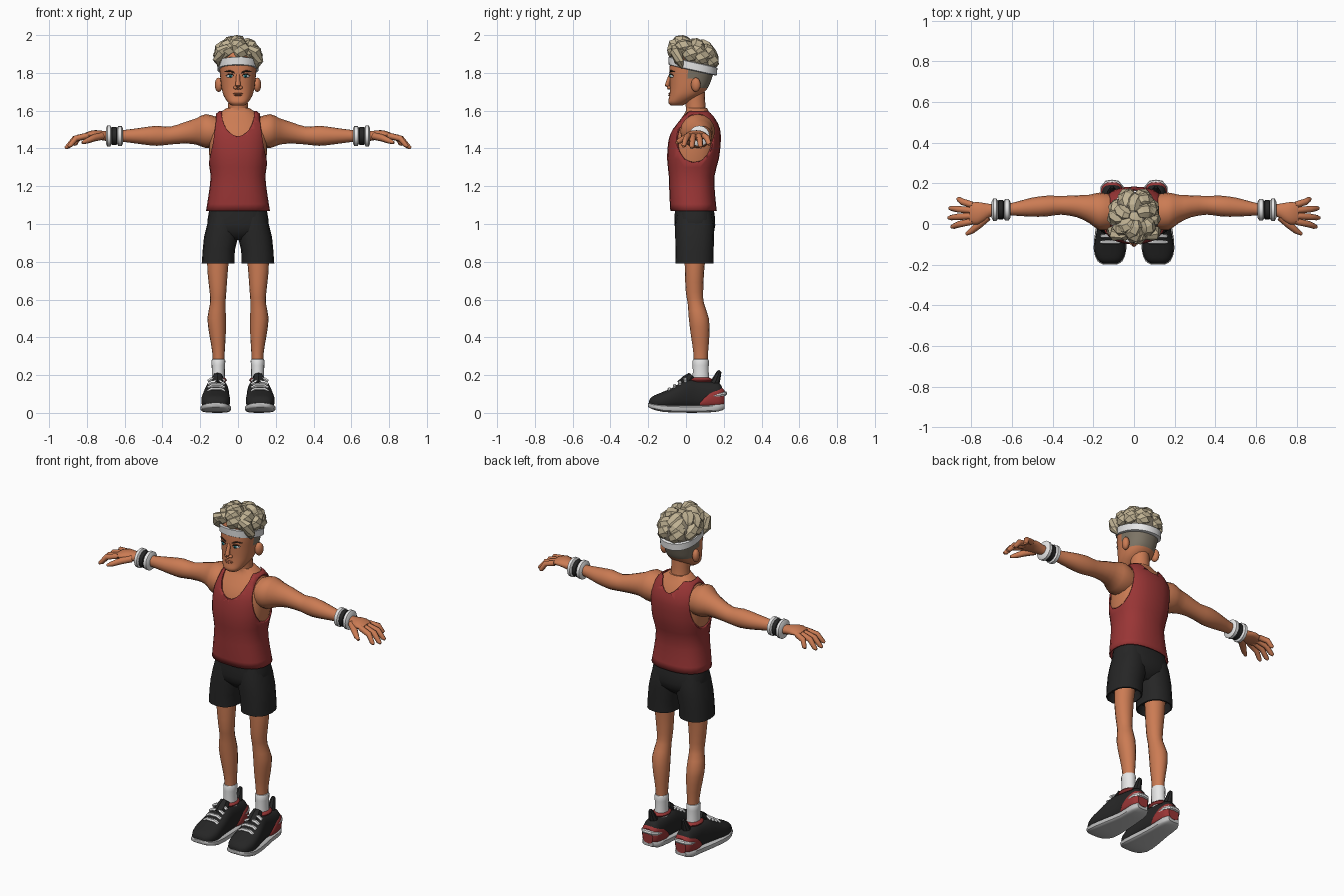
import bpy
import bmesh
import math
import random
from mathutils import Matrix, Vector

if "Cube" in bpy.data.objects:
    bpy.data.objects.remove(bpy.data.objects["Cube"], do_unlink=True)
random.seed(4)


# Materials
def paint(name, red, green, blue):
    material = bpy.data.materials.new(name)
    material.use_nodes = True
    colour = (red, green, blue, 1)
    material.diffuse_color = colour
    for node in material.node_tree.nodes:
        if node.type == "BSDF_PRINCIPLED":
            node.inputs["Base Color"].default_value = colour
            node.inputs["Roughness"].default_value = .8
    return material


skin = paint("skin", .6, .2, .088)
lip_skin = paint("lip skin", .46, .14, .065)
red = paint("red cloth", .32, .036, .036)
black = paint("black cloth", .019, .019, .019)
white = paint("white", .8, .8, .8)
grey = paint("sole grey", .52, .52, .52)
blond = paint("blond hair", .52, .44, .29)
shaved = paint("shaved hair", .21, .18, .135)
brown = paint("dark brown", .05, .022, .012)
teal = paint("teal iris", .02, .3, .36)


# Mesh helpers
def bridge(bm, rings, cap):
    loops = [[bm.verts.new(p) for p in ring] for ring in rings]
    count = len(loops[0])
    for low, high in zip(loops, loops[1:]):
        for i in range(count):
            j = (i + 1) % count
            bm.faces.new((low[i], low[j], high[j], high[i]))
    if cap:
        bm.faces.new(loops[0][::-1])
        bm.faces.new(loops[-1])


def spline(rows, steps):
    result = []
    last = len(rows) - 1
    for i in range(last):
        quad = [rows[max(i - 1, 0)], rows[i], rows[i + 1], rows[min(i + 2, last)]]
        for s in range(steps):
            t = s / steps
            result.append([b + t * (c - a + t * (2 * a - 5 * b + 4 * c - d + t * (3 * (b - c) + d - a))) / 2
                           for a, b, c, d in zip(*quad)])
    return result + [rows[-1]]


def loft(bm, axis, rows, sides=16, power=2, steps=2, cap=True):
    """Rows hold: position on axis, two centre values, two radii."""
    def bend(value):
        return math.copysign(abs(value) ** (2 / power), value)
    rings = []
    for pos, a, b, ra, rb in spline(rows, steps):
        ring = []
        for i in range(sides):
            angle = math.tau * i / sides
            u, v = a + ra * bend(math.cos(angle)), b + rb * bend(math.sin(angle))
            ring.append({"x": (pos, u, v), "y": (u, pos, v), "z": (u, v, pos)}[axis])
        rings.append(ring)
    bridge(bm, rings, cap)


def tube(bm, points, radii, sides=8):
    points = [Vector(p) for p in points]
    rings = []
    for i, (point, radius) in enumerate(zip(points, radii)):
        heading = points[min(i + 1, len(points) - 1)] - points[max(i - 1, 0)]
        turn = heading.to_track_quat("Z", "Y")
        rings.append([point + turn @ Vector((radius * math.cos(math.tau * k / sides),
                                             radius * math.sin(math.tau * k / sides), 0)) for k in range(sides)])
    bridge(bm, rings, True)


def ball(bm, centre, radii, turn=0, sides=16):
    matrix = Matrix.Translation(centre) @ Matrix.Rotation(turn, 4, "Z") @ Matrix.Diagonal((*radii, 1))
    bmesh.ops.create_uvsphere(bm, u_segments=sides, v_segments=sides // 2 + 2, radius=1, matrix=matrix)


def part(name, bm, *colours, rule=None, mirror=False, angle=35):
    bmesh.ops.recalc_face_normals(bm, faces=bm.faces)
    if rule:
        for face in bm.faces:
            face.material_index = int(rule(face.calc_center_median()))
    mesh = bpy.data.meshes.new(name)
    bm.to_mesh(mesh)
    bm.free()
    for colour in colours:
        mesh.materials.append(colour)
    obj = bpy.data.objects.new(name, mesh)
    bpy.context.collection.objects.link(obj)
    bpy.ops.object.select_all(action="DESELECT")
    obj.select_set(True)
    bpy.context.view_layer.objects.active = obj
    bpy.ops.object.shade_smooth_by_angle(angle=math.radians(angle))
    if mirror:
        obj.modifiers.new("Mirror", "MIRROR").use_mirror_merge = False
    return obj


def single(name, colour, maker, *args, mirror=False, **options):
    bm = bmesh.new()
    maker(bm, *args, **options)
    return part(name, bm, colour, mirror=mirror)


# Torso and neck
torso = [(1.066, 0, .04, .16, .114), (1.15, 0, .033, .147, .112), (1.25, 0, .03, .136, .112),
         (1.34, 0, .037, .15, .128), (1.43, 0, .045, .156, .13), (1.5, 0, .053, .152, .118),
         (1.56, 0, .06, .125, .085), (1.594, 0, .06, .09, .062)]
bm = bmesh.new()
loft(bm, "z", torso[1:] + [(1.615, 0, .055, .057, .055)], sides=24, power=2.4)
loft(bm, "z", [(1.55, 0, .06, .062, .06), (1.61, 0, .052, .052, .052), (1.7, 0, .045, .052, .055)])
part("torso", bm, skin)

# Tank top: a shell with neckline and armholes cut out
shirt = [(z + .004, x, y, rx + .009, ry + .009) for z, x, y, rx, ry in torso]
tank = single("tank_top", red, loft, "z", shirt, sides=24, power=2.4, cap=False)
shell = tank.modifiers.new("Shell", "SOLIDIFY")
shell.thickness = .007
cutters = [single("armhole_cutter", red, ball, (.258, .052, 1.5), (.152, .21, .25), sides=32, mirror=True),
           single("neckline_cutter", red, ball, (0, -.06, 1.61), (.09, .27, .145), sides=32)]
for cutter in cutters:
    cutter.hide_render = True
    cut = tank.modifiers.new(cutter.name, "BOOLEAN")
    cut.operation = "DIFFERENCE"
    cut.object = cutter
bpy.context.view_layer.objects.active = tank
for modifier in list(tank.modifiers):
    bpy.ops.object.modifier_apply(modifier=modifier.name)
for cutter in cutters:
    bpy.data.objects.remove(cutter, do_unlink=True)

# Arms and hands
bm = bmesh.new()
loft(bm, "x", [(.11, .06, 1.485, .085, .08), (.17, .062, 1.492, .092, .09), (.22, .074, 1.49, .07, .07),
               (.28, .087, 1.483, .054, .057), (.36, .092, 1.468, .046, .047), (.43, .088, 1.467, .051, .053),
               (.51, .082, 1.466, .046, .044), (.6, .073, 1.466, .031, .032), (.69, .07, 1.465, .028, .026),
               (.73, .06, 1.47, .042, .025), (.77, .053, 1.474, .055, .022), (.81, .053, 1.466, .051, .016)])
tips = [(.9, -.015, 1.41), (.915, .03, 1.402), (.91, .078, 1.406), (.87, .125, 1.42)]
for i, tip in enumerate(tips):
    base, tip = Vector((.795, .013 + i * .027, 1.468)), Vector(tip)
    knuckle = base.lerp(tip, .5) + Vector((.012, 0, .014))
    tube(bm, [base, knuckle, base.lerp(tip, .88), tip], [.016, .016, .013, .007])
tube(bm, [(.72, .035, 1.465), (.765, -.005, 1.455), (.8, -.035, 1.44), (.825, -.05, 1.43)],
     [.02, .019, .015, .008])
part("arms", bm, skin, mirror=True, angle=50)

# Wristbands
for name, colour, start, end, radius in [("inner_wristband", white, .608, .642, .053),
                                         ("middle_wristband", black, .636, .674, .048),
                                         ("outer_wristband", white, .668, .7, .055)]:
    rows = [(x, .07, 1.466, r, r) for x, r in [(start, radius - .014), (start + .008, radius),
                                               (end - .008, radius), (end, radius - .014)]]
    single(name, colour, loft, "x", rows, steps=1, mirror=True)

# Shorts
bm = bmesh.new()
loft(bm, "z", [(.84, .105, .045, .068, .08), (.79, .105, .045, .08, .094), (.792, .105, .045, .087, .1),
               (.86, .102, .045, .085, .101), (.93, .09, .046, .09, .103), (1, .08, .046, .083, .103),
               (1.08, .072, .045, .07, .09)], power=2.4, steps=1)
part("shorts_legs", bm, black, mirror=True)
single("shorts_waist", black, loft, "z", [(.915, 0, .046, .04, .06), (.96, 0, .047, .15, .102),
       (1.03, 0, .047, .16, .107), (1.1, 0, .042, .146, .1)], sides=24, power=2.5)

# Legs and socks
single("legs", skin, loft, "z", [(.87, .104, .05, .06, .058), (.75, .108, .045, .054, .051),
       (.64, .106, .045, .044, .046), (.58, .107, .052, .041, .043), (.5, .113, .068, .049, .053),
       (.41, .108, .075, .043, .049), (.31, .103, .078, .032, .038), (.2, .103, .078, .03, .036)], mirror=True)
single("socks", white, loft, "z", [(.14, .104, .08, .037, .047), (.22, .104, .078, .034, .042),
       (.275, .104, .078, .037, .043), (.286, .104, .078, .03, .036)], mirror=True)

# Shoes
single("shoe_uppers", black, loft, "y", [(-.195, .118, .05, .03, .016), (-.178, .118, .055, .058, .032),
       (-.13, .118, .062, .076, .046), (-.07, .117, .076, .073, .058), (0, .112, .096, .064, .079),
       (.06, .108, .097, .056, .078), (.13, .108, .091, .053, .074), (.178, .108, .088, .047, .068),
       (.198, .108, .077, .028, .04)], sides=24, power=2.5, steps=3, mirror=True)
single("heel_counters", red, loft, "y", [(.075, .108, .05, .05, .016), (.1, .108, .062, .0585, .034),
       (.14, .108, .076, .058, .053), (.182, .108, .082, .051, .056), (.204, .108, .078, .033, .042)],
       sides=24, power=2.8, steps=3, mirror=True)
single("shoe_soles", grey, loft, "y", [(-.2, .118, .042, .03, .01), (-.182, .118, .036, .062, .015),
       (-.12, .118, .025, .081, .02), (-.02, .114, .021, .074, .02), (.08, .108, .021, .062, .02),
       (.17, .108, .028, .056, .021), (.203, .108, .036, .033, .016)], sides=20, power=4, mirror=True)
single("shoe_linings", red, ball, (.106, .077, .174), (.047, .064, .018), mirror=True)
single("shoe_tongues", black, tube, [(.109, -.025, .14), (.108, .01, .168), (.107, .035, .195)],
       [.034, .036, .026], mirror=True)
single("heel_tabs", black, tube, [(.108, .14, .13), (.108, .16, .175), (.108, .175, .215), (.108, .182, .222)],
       [.03, .022, .013, .008], mirror=True)
single("heel_patches", white, tube, [(.054, .145, .088), (.062, .18, .096), (.083, .202, .101), (.108, .206, .103),
       (.133, .202, .101), (.154, .18, .096), (.162, .145, .088)],
       [.004, .011, .013, .012, .013, .011, .004], mirror=True)
bm = bmesh.new()
for i in range(4):
    y, z = -.088 + i * .028, .124 + i * .018
    tube(bm, [(.07, y, z - .01), (.09, y, z + .002), (.14, y, z + .002), (.16, y, z - .01)],
         [.009, .01, .01, .009], sides=6)
part("laces", bm, white, mirror=True)

# Head, with shaved sides and back
bm = bmesh.new()
loft(bm, "z", [(1.628, 0, -.05, .034, .032), (1.645, 0, -.04, .054, .054), (1.68, 0, -.006, .076, .082),
               (1.72, 0, .015, .087, .1), (1.77, 0, .025, .093, .111), (1.82, 0, .032, .098, .119),
               (1.87, 0, .038, .1, .12), (1.92, 0, .04, .088, .105), (1.96, 0, .04, .05, .06)],
     sides=48, power=2.3, steps=4)
part("head", bm, skin, shaved, rule=lambda c: (c.y > .06 and c.z > 1.715) or (c.y > .005 and c.z > 1.775))
bm = bmesh.new()
tube(bm, [(0, -.08, 1.79), (0, -.09, 1.765), (0, -.099, 1.732), (0, -.092, 1.714)], [.01, .011, .014, .009])
for side in (-1, 1):
    ball(bm, (side * .014, -.089, 1.722), (.011, .012, .009))
part("nose", bm, skin, angle=60)
single("ears", skin, ball, (.102, .052, 1.737), (.02, .026, .038), turn=-.35, mirror=True)
bm = bmesh.new()
ball(bm, (0, -.085, 1.69), (.026, .009, .004))
ball(bm, (0, -.085, 1.682), (.021, .01, .005))
part("lips", bm, lip_skin)

# Eyes and brows
single("eye_whites", white, ball, (.043, -.074, 1.783), (.02, .01, .009), turn=.38, mirror=True)
single("irises", teal, ball, (.04, -.082, 1.783), (.009, .006, .009), turn=.38, mirror=True)
single("pupils", black, ball, (.04, -.085, 1.783), (.0045, .005, .0045), turn=.38, mirror=True)
single("lashes", brown, tube, [(.021, -.085, 1.785), (.032, -.085, 1.793), (.047, -.08, 1.794),
       (.064, -.067, 1.786)], [.002, .004, .004, .002], mirror=True)
single("brows", brown, tube, [(.018, -.085, 1.801), (.045, -.08, 1.811), (.072, -.06, 1.806)],
       [.004, .005, .002], mirror=True)

# Headband, sloping down to the back
bm = bmesh.new()
loft(bm, "z", [(z, 0, .036, .099 + r, .118 + r) for z, r in [(1.812, 0), (1.816, .01), (1.855, .012), (1.859, 0)]],
     sides=32, power=2.2, steps=1)
for vert in bm.verts:
    vert.co.z -= (vert.co.y - .036) * .22
part("headband", bm, white)

# Hair: a cap covered with broad swirling tapered locks
bm = bmesh.new()
hub, size = Vector((0, .04, 1.905)), Vector((.1, .112, .08))
ball(bm, hub, size * .98, sides=12)
for start, count in [(1.35, 5), (.95, 7), (.55, 9)]:
    for i in range(count):
        around = math.tau * (i + random.uniform(-.3, .3)) / count
        swirl, lift = random.uniform(.4, .9), random.uniform(.06, .16)
        path = []
        for t in (0, .25, .5, .75, 1):
            turn, rise = around + swirl * t, start - t
            spot = Vector((math.cos(rise) * math.sin(turn), math.cos(rise) * math.cos(turn), math.sin(rise)))
            path.append(hub + spot * size * (.9 + lift * t))
        tube(bm, path, [.022, .037, .04, .03, .004], sides=7)
# Loose clumps hanging over the band at the temples
for side, drop in [(1, .02), (-1, .01)]:
    tube(bm, [(side * .055, -.055, 1.93), (side * .093, -.05, 1.91), (side * .108, -.035, 1.88 - drop),
              (side * .1, -.02, 1.85 - drop)], [.022, .034, .027, .005], sides=7)
for vert in bm.verts:
    vert.co.z -= (vert.co.y - .04) * .2
top = max(vert.co.z for vert in bm.verts)
for vert in bm.verts:
    vert.co.z -= top - 2
part("hair", bm, blond, angle=30)
